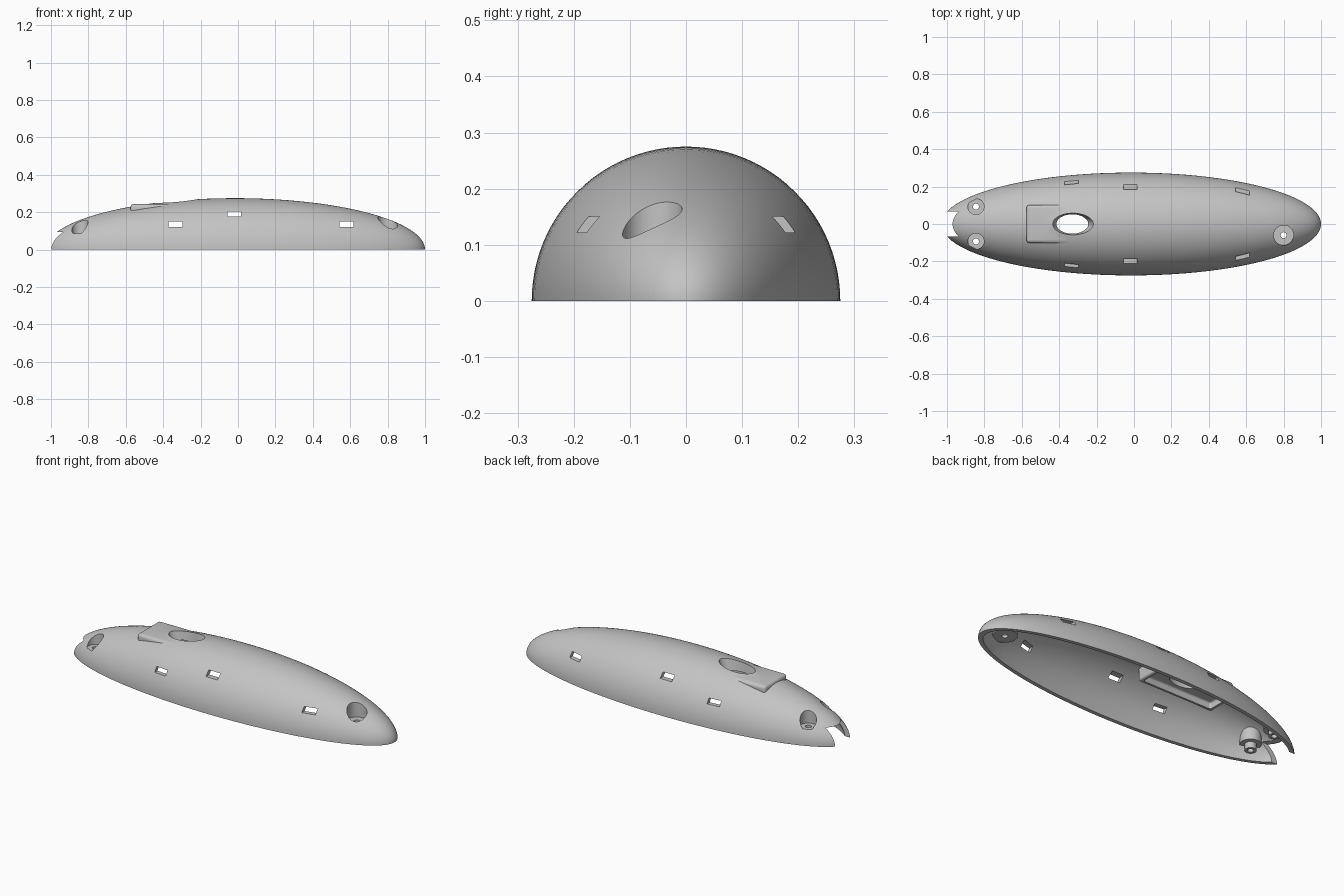
import bpy, bmesh, math
from mathutils import Matrix, Vector

cube = bpy.data.objects.get("Cube")
if cube:
    bpy.data.objects.remove(cube, do_unlink=True)

grey = bpy.data.materials.new("plain_grey")
grey.use_nodes = True
grey.diffuse_color = (0.55, 0.55, 0.55, 1)
grey.node_tree.nodes["Principled BSDF"].inputs["Base Color"].default_value = (0.55, 0.55, 0.55, 1)


def to_object(name, bm):
    bmesh.ops.recalc_face_normals(bm, faces=bm.faces)
    mesh = bpy.data.meshes.new(name)
    bm.to_mesh(mesh)
    bm.free()
    mesh.materials.append(grey)
    obj = bpy.data.objects.new(name, mesh)
    bpy.context.collection.objects.link(obj)
    return obj


def ellipsoid(name, cx, a, r, half=False):
    bm = bmesh.new()
    turn = Matrix.Rotation(math.pi / 2, 4, 'Y')
    size = Matrix.Diagonal((a, r, r, 1))
    bmesh.ops.create_uvsphere(bm, u_segments=96, v_segments=64, radius=1,
                              matrix=Matrix.Translation((cx, 0, 0)) @ size @ turn)
    if half:
        geom = bm.verts[:] + bm.edges[:] + bm.faces[:]
        bmesh.ops.bisect_plane(bm, geom=geom, dist=1e-5, plane_co=(0, 0, 0),
                               plane_no=(0, 0, 1), clear_inner=True)
        bmesh.ops.holes_fill(bm, edges=[e for e in bm.edges if e.is_boundary])
    return to_object(name, bm)


def box(name, lo, hi, bevel=0):
    lo, hi = Vector(lo), Vector(hi)
    bm = bmesh.new()
    bmesh.ops.create_cube(bm, size=1, matrix=Matrix.Translation((lo + hi) / 2)
                          @ Matrix.Diagonal((*(hi - lo), 1)))
    if bevel:
        bmesh.ops.bevel(bm, geom=bm.edges[:], offset=bevel, segments=5,
                        profile=0.5, affect='EDGES')
    return to_object(name, bm)


def tube(name, x, y, z0, z1, bottom, top):
    """Upright column with elliptical ends; bottom and top are (rx, ry)."""
    bm = bmesh.new()
    bmesh.ops.create_cone(bm, cap_ends=True, segments=48, radius1=1, radius2=1, depth=1)
    for v in bm.verts:
        rx, ry = top if v.co.z > 0 else bottom
        v.co = (x + v.co.x * rx, y + v.co.y * ry, z1 if v.co.z > 0 else z0)
    return to_object(name, bm)


def combine(target, other, operation):
    mod = target.modifiers.new(operation, 'BOOLEAN')
    mod.object, mod.operation, mod.solver = other, operation, 'EXACT'
    bpy.context.view_layer.objects.active = target
    bpy.ops.object.modifier_apply(modifier=mod.name)
    bpy.data.objects.remove(other, do_unlink=True)


CX, A, R = -0.015, 1.015, 0.275

# Hollow hull with the raised pad behind the oval opening
hull = ellipsoid("hull_shell", CX, A, R, half=True)
combine(hull, box("raised_pad", (-0.575, -0.102, 0.12), (-0.25, 0.102, 0.244), 0.018), 'UNION')
combine(hull, ellipsoid("cavity", CX, A - 0.03, R - 0.022), 'DIFFERENCE')

# Inner fittings, trimmed to the hull: opening frame and screw bosses
SCREWS = [(0.8, -0.06, 0.053, 0.09), (-0.845, 0.093, 0.043, 0.085), (-0.845, -0.093, 0.043, 0.085)]
fittings = [box("opening_frame", (-0.59, -0.1, 0.168), (-0.11, 0.1, 0.4), 0.012)]
for x, y, r, floor in SCREWS:
    wall = r + 0.012
    fittings.append(tube("screw_boss", x, y, floor - 0.015, 0.4, (wall, wall), (wall, wall)))
    if x < 0:
        fittings.append(tube("screw_stem", x, y, floor - 0.05, floor - 0.005, (0.03, 0.03), (0.03, 0.03)))
for part in fittings:
    combine(part, ellipsoid("trim", CX, A - 0.006, R - 0.004), 'INTERSECT')
    combine(hull, part, 'UNION')

# Oval opening and the pocket beneath it
combine(hull, box("pocket", (-0.57, -0.08, 0.1), (-0.13, 0.08, 0.203), 0.01), 'DIFFERENCE')
combine(hull, tube("oval_opening", -0.33, 0, 0.19, 0.27, (0.08, 0.05), (0.113, 0.06)), 'DIFFERENCE')

# Screw counterbores and through holes
for x, y, r, floor in SCREWS:
    combine(hull, tube("counterbore", x, y, floor, 0.4, (r, r), (r, r)), 'DIFFERENCE')
    combine(hull, tube("screw_hole", x, y, -0.1, 0.3, (0.016, 0.016), (0.016, 0.016)), 'DIFFERENCE')

# Side slots, each running straight across both walls
for x, z in [(-0.335, 0.136), (-0.02, 0.19), (0.58, 0.136)]:
    combine(hull, box("slot", (x - 0.037, -0.5, z - 0.014), (x + 0.037, 0.5, z + 0.014)), 'DIFFERENCE')

# Tail cut-out between the two rear points
combine(hull, box("tail_cut", (-1.2, -0.068, -0.1), (-0.9, 0.068, 0.093)), 'DIFFERENCE')

bpy.ops.object.select_all(action='DESELECT')
hull.select_set(True)
bpy.context.view_layer.objects.active = hull
bpy.ops.object.shade_smooth_by_angle(angle=math.radians(30))
